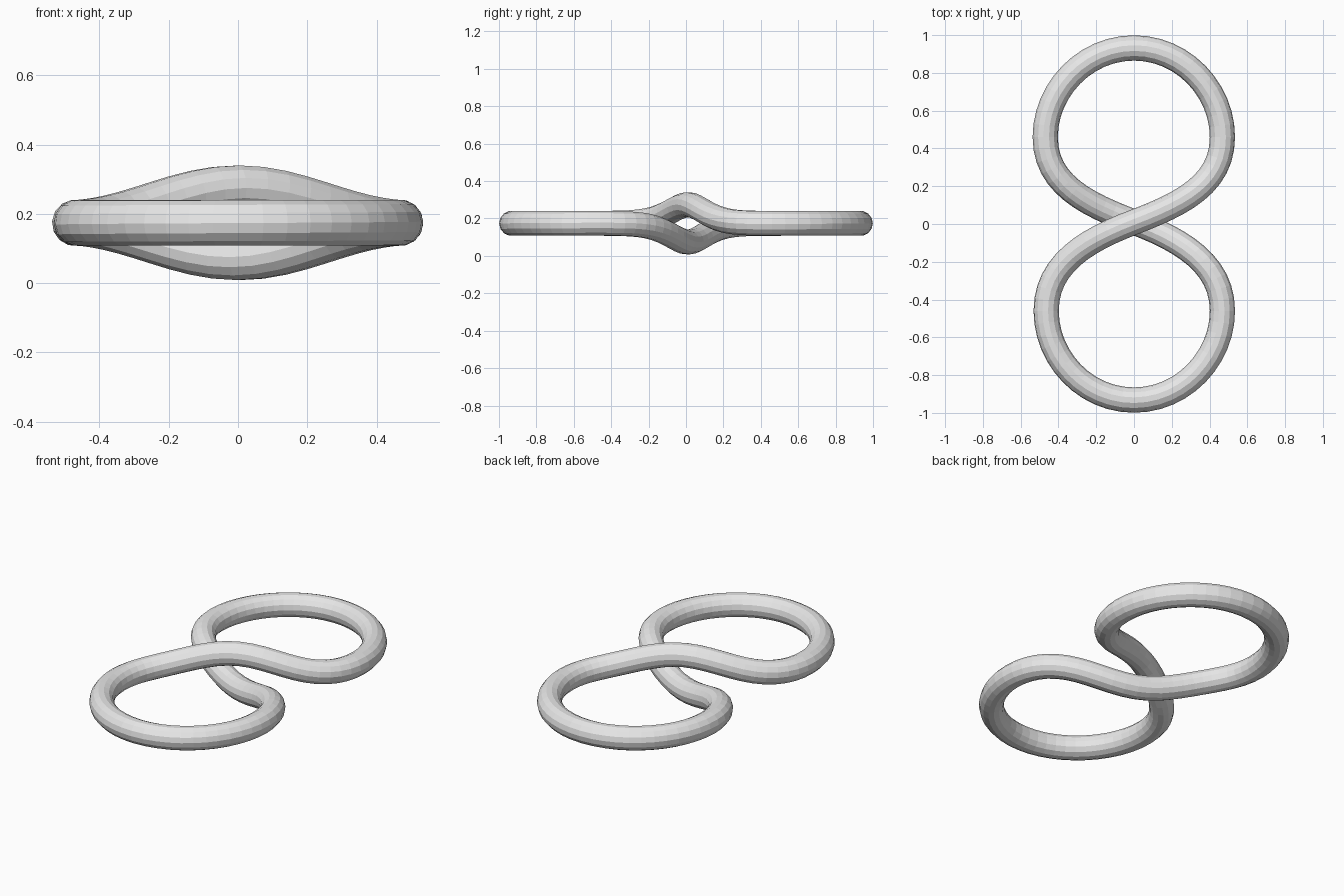
import bpy
import math
from mathutils import Vector
from mathutils.geometry import interpolate_bezier

if "Cube" in bpy.data.objects:
    bpy.data.objects.remove(bpy.data.objects["Cube"], do_unlink=True)

RADIUS = 0.067
MID_Z = 0.174
LIFT = 0.1
STEPS = 12

# Knots of the figure eight in plan: position, handle direction and length
knots = [
    ((0, 0.01), (0.25, 0.095)),
    ((0.468, 0.46), (0, 0.25)),
    ((0, 0.932), (-0.26, 0)),
    ((-0.47, 0.46), (0, -0.25)),
    ((0, 0.01), (0.25, -0.095)),
    ((0.468, -0.46), (0, -0.25)),
    ((0, -0.932), (-0.26, 0)),
    ((-0.465, -0.46), (0, 0.25)),
]
# Which way each stretch bends at the crossing: over, under or level
bends = [1, 0, 0, -1, -1, 0, 0, 1]

# Sample the closed path, raising one strand and dropping the other
path = []
for i, bend in enumerate(bends):
    p, h = (Vector(v).to_3d() for v in knots[i])
    q, k = (Vector(v).to_3d() for v in knots[(i + 1) % len(knots)])
    for pt in interpolate_bezier(p, p + h, q - k, q, STEPS + 1)[:-1]:
        swell = 0.5 + 0.5 * math.cos(math.pi * min(abs(pt.x) / 0.49, 1))
        path.append((pt.x, pt.y, MID_Z + bend * LIFT * swell))

# Round tube along the path
curve = bpy.data.curves.new("figure_eight_ring", "CURVE")
curve.dimensions = "3D"
curve.bevel_depth = RADIUS
curve.bevel_resolution = 5
spline = curve.splines.new("POLY")
spline.points.add(len(path) - 1)
for point, co in zip(spline.points, path):
    point.co = (*co, 1)
spline.use_cyclic_u = True
spline.use_smooth = False

ring = bpy.data.objects.new("figure_eight_ring", curve)
bpy.context.collection.objects.link(ring)
bpy.ops.object.select_all(action="DESELECT")
ring.select_set(True)
bpy.context.view_layer.objects.active = ring
bpy.ops.object.convert(target="MESH")
ring = bpy.context.object
ring.name = "figure_eight_ring"
bpy.ops.object.shade_flat()

# Plain grey
grey = bpy.data.materials.new("light_grey")
grey.use_nodes = True
colour = (0.8, 0.8, 0.8, 1)
grey.diffuse_color = colour
grey.node_tree.nodes["Principled BSDF"].inputs["Base Color"].default_value = colour
ring.data.materials.clear()
ring.data.materials.append(grey)
